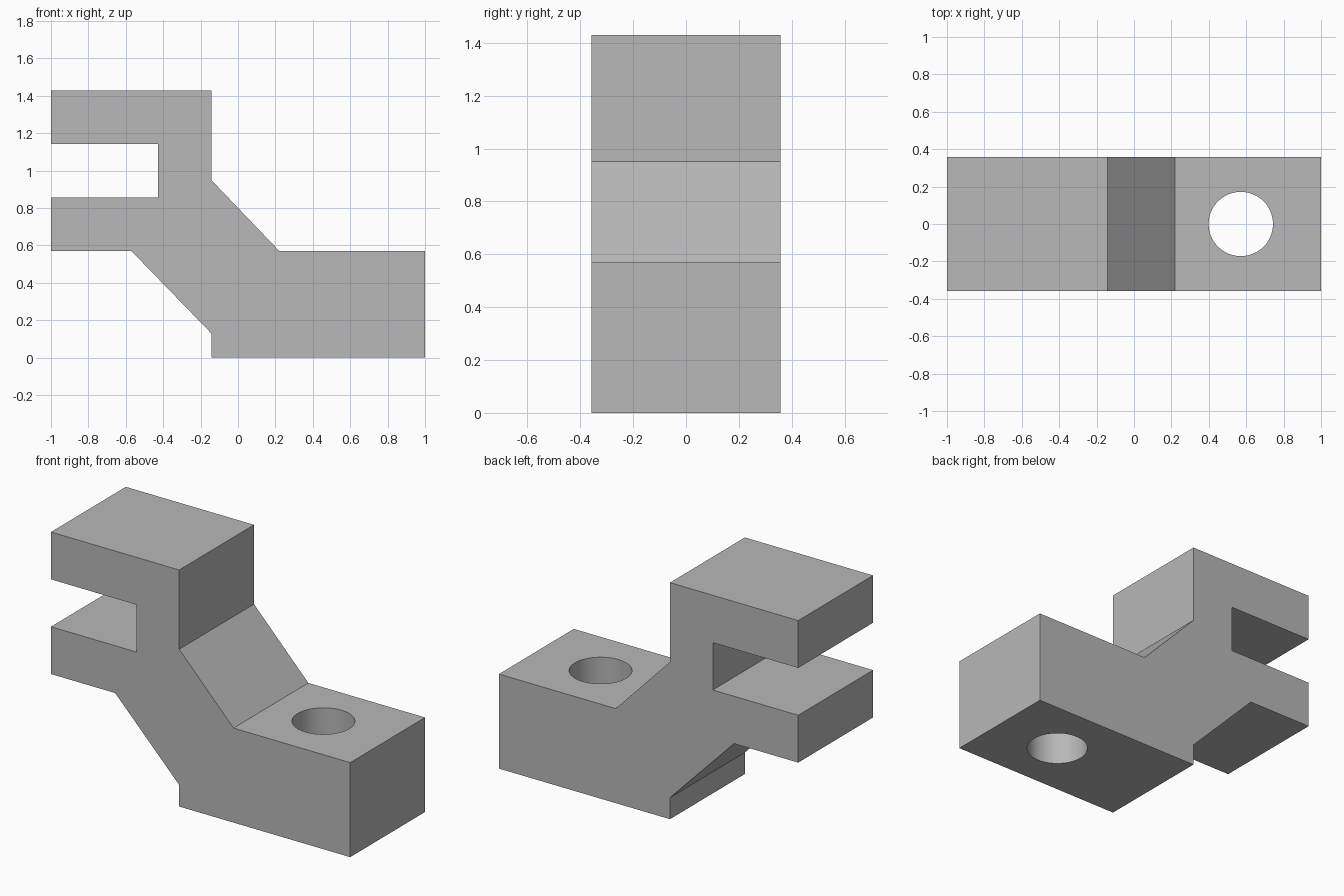
import bpy, bmesh

if "Cube" in bpy.data.objects:
    bpy.data.objects.remove(bpy.data.objects["Cube"])

HALF_DEPTH = 0.357

grey = bpy.data.materials.new("plain grey")
grey.diffuse_color = (0.48, 0.48, 0.48, 1)
grey.use_nodes = True
grey.node_tree.nodes["Principled BSDF"].inputs["Base Color"].default_value = grey.diffuse_color

# Side profile (x, z): forked upper jaw, sloped neck, solid foot
profile = [(-0.143, 0), (1, 0), (1, 0.571), (0.22, 0.571), (-0.143, 0.95),
           (-0.143, 1.429), (-1, 1.429), (-1, 1.143), (-0.429, 1.143),
           (-0.429, 0.857), (-1, 0.857), (-1, 0.571), (-0.571, 0.571),
           (-0.143, 0.13)]

# Bracket body: extrude the profile through the depth
bm = bmesh.new()
face = bm.faces.new([bm.verts.new((x, -HALF_DEPTH, z)) for x, z in profile])
side = bmesh.ops.extrude_face_region(bm, geom=[face])
bmesh.ops.translate(bm, vec=(0, 2 * HALF_DEPTH, 0),
                    verts=[v for v in side["geom"] if isinstance(v, bmesh.types.BMVert)])
bmesh.ops.recalc_face_normals(bm, faces=bm.faces)
mesh = bpy.data.meshes.new("bracket")
bm.to_mesh(mesh)
bm.free()
bracket = bpy.data.objects.new("bracket", mesh)
bpy.context.collection.objects.link(bracket)
mesh.materials.append(grey)

# Round bolt hole through the foot
bpy.ops.mesh.primitive_cylinder_add(vertices=64, radius=0.172, depth=1,
                                    location=(0.571, 0, 0.285))
cutter = bpy.context.object
cutter.name = "hole_cutter"
cutter.data.materials.append(grey)
cutter.hide_render = True

cut = bracket.modifiers.new("bolt hole", "BOOLEAN")
cut.operation = "DIFFERENCE"
cut.solver = "EXACT"
cut.object = cutter

# Apply the cut, then smooth only the hole wall
bpy.ops.object.select_all(action="DESELECT")
bracket.select_set(True)
bpy.context.view_layer.objects.active = bracket
bpy.ops.object.modifier_apply(modifier=cut.name)
bpy.data.objects.remove(cutter)
bpy.ops.object.shade_smooth_by_angle()
